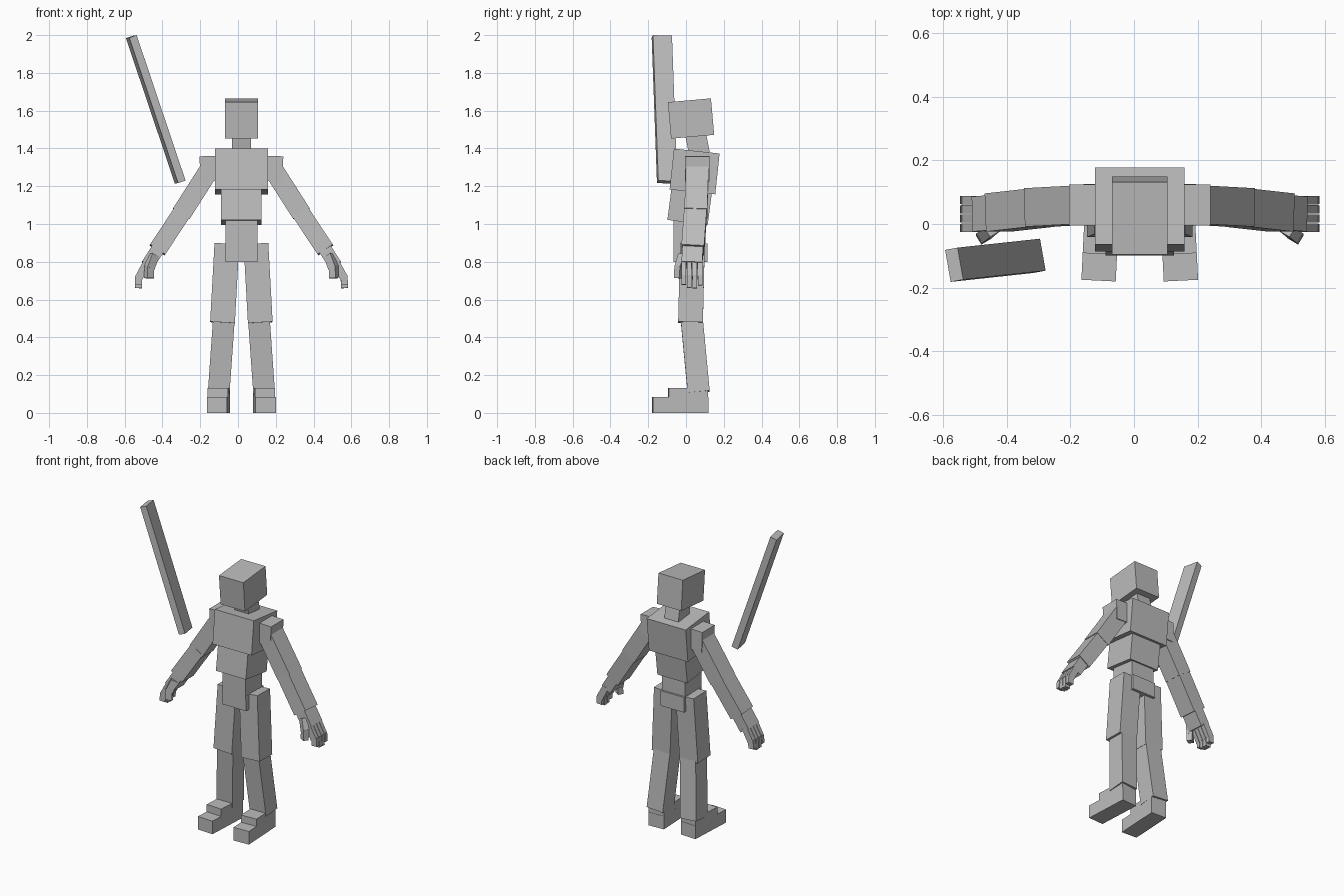
import bpy
import bmesh
from mathutils import Matrix, Vector

if "Cube" in bpy.data.objects:
    bpy.data.objects.remove(bpy.data.objects["Cube"], do_unlink=True)

grey = bpy.data.materials.new("plain_grey")
grey.use_nodes = True
color = (0.5, 0.5, 0.5, 1)
grey.diffuse_color = color
grey.node_tree.nodes["Principled BSDF"].inputs["Base Color"].default_value = color

MID = 0.018  # body centre line in x


def bar(name, start, end, thick, depth, wide=(0, 1, 0)):
    """Box running from start to end; depth is measured along wide."""
    a, b = Vector(start), Vector(end)
    z = (b - a).normalized()
    y = Vector(wide)
    y = (y - z * y.dot(z)).normalized()
    x = y.cross(z)
    frame = Matrix((x, y, z)).transposed().to_4x4()
    bm = bmesh.new()
    bmesh.ops.create_cube(bm, size=1)
    bm.transform(frame @ Matrix.Diagonal((thick, depth, (b - a).length, 1)))
    mesh = bpy.data.meshes.new(name)
    bm.to_mesh(mesh)
    bm.free()
    mesh.materials.append(grey)
    obj = bpy.data.objects.new(name, mesh)
    obj.location = (a + b) / 2
    bpy.context.collection.objects.link(obj)
    return obj


def core(name, low, high, width, depth):
    """Part on the centre line; low and high are (y, z)."""
    bar(name, (MID, *low), (MID, *high), width, depth)


def pair(name, start, end, thick, depth, wide=(0, 1, 0)):
    """Left and right copies; x is measured outward from the centre line."""
    for side, s in (("left", 1), ("right", -1)):
        p, q = [(MID + s * v[0], v[1], v[2]) for v in (start, end)]
        bar(f"{side}_{name}", p, q, thick, depth, (s * wide[0], wide[1], wide[2]))


# Head and torso
core("head", (0.035, 1.462), (0.018, 1.655), 0.175, 0.229)
core("neck", (0.072, 1.37), (0.05, 1.48), 0.1, 0.11)
core("chest", (0.034, 1.17), (0.057, 1.386), 0.28, 0.243)
core("abdomen", (0.008, 1.008), (0.033, 1.2), 0.215, 0.215)
core("waist", (0.018, 0.87), (0.018, 1.03), 0.168, 0.17)
core("pelvis", (0.025, 0.798), (0.025, 0.896), 0.17, 0.18)

# Legs
pair("thigh", (0.1, 0.024, 0.478), (0.077, 0.034, 0.895), 0.131, 0.131)
pair("shin", (0.12, 0.067, 0.11), (0.091, 0.028, 0.52), 0.115, 0.117)

# Feet, toes turned slightly outward
toe_out = (0.05, -1, 0)
pair("foot", (0.122, -0.031, 0), (0.122, -0.031, 0.085), 0.108, 0.294, toe_out)
pair("instep", (0.12, 0.01, 0.08), (0.12, 0.01, 0.132), 0.108, 0.208, toe_out)

# Arms
pair("shoulder", (0.167, 0.06, 1.228), (0.172, 0.06, 1.36), 0.1, 0.128)
pair("upper_arm", (0.318, 0.052, 1.055), (0.171, 0.06, 1.285), 0.104, 0.121)
pair("forearm", (0.445, 0.036, 0.863), (0.31, 0.051, 1.067), 0.096, 0.12)

# Hands
pair("palm", (0.497, 0.031, 0.782), (0.441, 0.036, 0.87), 0.07, 0.11)
for i, tip in enumerate((0.678, 0.662, 0.66, 0.675)):
    y = -0.012 + i * 0.029
    pair(f"finger_{i + 1}_base", (0.543, y, 0.715), (0.5, y, 0.795), 0.042, 0.026)
    pair(f"finger_{i + 1}_tip", (0.546, y, tip), (0.543, y, 0.73), 0.037, 0.025)
twist = (0.6, 1, 0)
pair("thumb_base", (0.488, -0.036, 0.765), (0.462, -0.015, 0.835), 0.045, 0.036, twist)
pair("thumb_tip", (0.489, -0.04, 0.713), (0.488, -0.036, 0.78), 0.04, 0.034, twist)

# Floating blade off the right shoulder
bar("blade", (-0.306, -0.1, 1.222), (-0.565, -0.128, 1.992), 0.042, 0.102, (-0.18, 0.98, 0))
